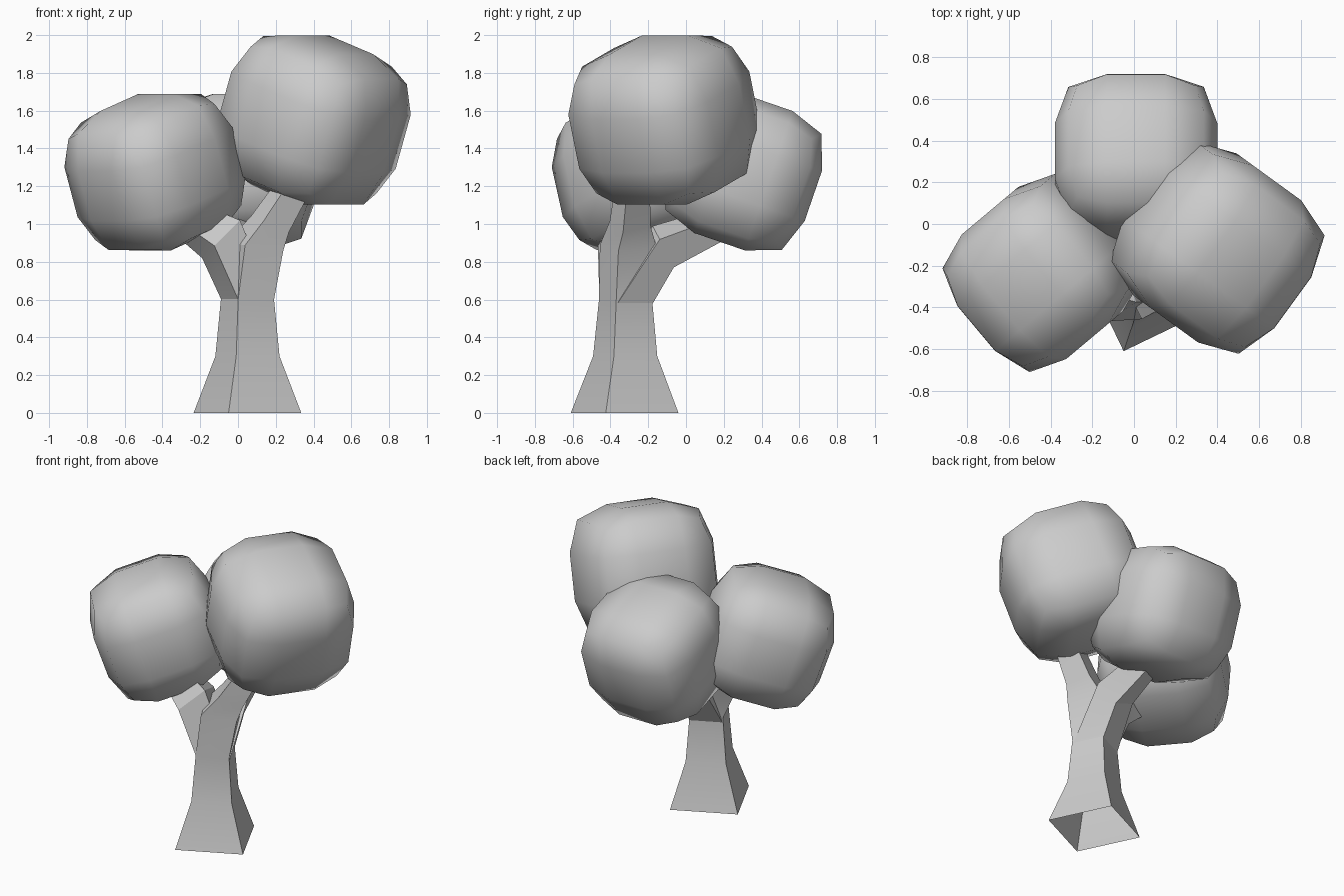
import bpy, bmesh, math
from mathutils import Vector, Matrix

if "Cube" in bpy.data.objects:
    bpy.data.objects.remove(bpy.data.objects["Cube"])


def finish(name, bm):
    bmesh.ops.recalc_face_normals(bm, faces=bm.faces)
    mesh = bpy.data.meshes.new(name)
    bm.to_mesh(mesh)
    bm.free()
    obj = bpy.data.objects.new(name, mesh)
    bpy.context.collection.objects.link(obj)
    return obj


# Leaf clump: 3x3-segment cube with edges and corners pulled in
def leaf_clump(name, centre, turn, tilt, size):
    bm = bmesh.new()
    bmesh.ops.create_cube(bm, size=2)
    bmesh.ops.subdivide_edges(bm, edges=bm.edges[:], cuts=2, use_grid_fill=True)
    outer = {1: 0.39, 2: 0.325, 3: 0.283}
    inner = {1: 0.14, 2: 0.14, 3: 0.14}
    for v in bm.verts:
        n = sum(abs(c) > 0.9 for c in v.co)
        v.co = Vector([math.copysign(outer[n] if abs(c) > 0.9 else inner[n], c)
                       for c in v.co])
    m = (Matrix.Translation(centre) @ Matrix.Rotation(math.radians(turn), 4, 'Z')
         @ Matrix.Rotation(math.radians(-tilt), 4, 'X') @ Matrix.Scale(size, 4))
    bmesh.ops.transform(bm, matrix=m, verts=bm.verts)
    obj = finish(name, bm)
    for p in obj.data.polygons:
        p.use_smooth = True


# Four-sided tube through rings of (centre, radius, direction)
def limb(name, rings):
    bm = bmesh.new()
    previous = None
    for centre, radius, direction in rings:
        q = Vector((0, 0, 1)).rotation_difference(Vector(direction))
        ring = []
        for i in range(4):
            a = math.radians(-109.3 + 90 * i)
            offset = Vector((math.cos(a), math.sin(a), 0)) * radius
            ring.append(bm.verts.new(Vector(centre) + q @ offset))
        if previous:
            for i in range(4):
                j = (i + 1) % 4
                bm.faces.new((previous[i], previous[j], ring[j], ring[i]))
        previous = ring
    obj = finish(name, bm)
    bpy.ops.object.select_all(action='DESELECT')
    obj.select_set(True)
    bpy.context.view_layer.objects.active = obj
    bpy.ops.object.shade_smooth_by_angle(angle=math.radians(30))


UP = (0, 0, 1)

# Trunk, open at the foot, running into the right branch
limb("trunk", [
    ((0.05, -0.325, 0), 0.302, UP),
    ((0.05, -0.322, 0.3), 0.18, UP),
    ((0.05, -0.32, 0.6), 0.149, UP),
    ((0.09, -0.305, 0.88), 0.16, (0.15, 0, 1)),
    ((0.17, -0.295, 1.0), 0.115, (0.4, 0, 0.9)),
    ((0.27, -0.285, 1.16), 0.1, (0.4, 0, 0.9)),
    ((0.36, -0.22, 1.4), 0.08, (0.4, 0.1, 0.9)),
])

# Side branches
limb("left_branch", [
    ((0.05, -0.32, 0.6), 0.147, UP),
    ((-0.09, -0.325, 0.92), 0.15, (-0.7, 0, 0.7)),
    ((-0.39, -0.26, 1.1), 0.085, (-0.8, 0.1, 0.6)),
])
limb("back_branch", [
    ((0.05, -0.32, 0.57), 0.147, UP),
    ((0.05, -0.12, 0.88), 0.13, (0, 0.88, 0.45)),
    ((0.02, 0.22, 1.02), 0.09, (0, 0.9, 0.42)),
])

# Foliage
leaf_clump("right_leaves", (0.40, -0.115, 1.55), -126, 19, 1.08)
leaf_clump("left_leaves", (-0.44, -0.235, 1.275), 130, 19, 1.0)
leaf_clump("back_leaves", (0.01, 0.305, 1.275), 0, 19, 1.0)
